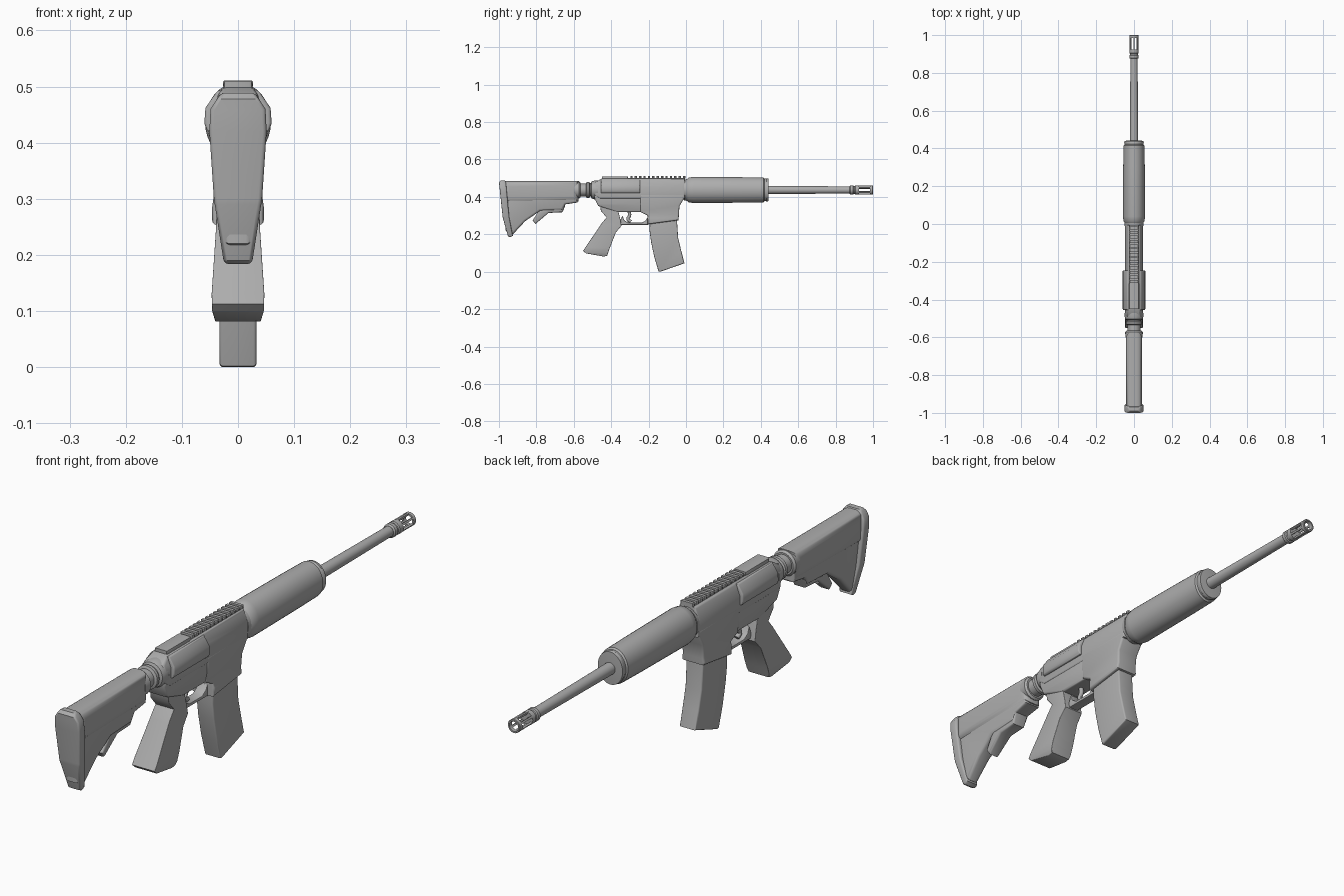
import bpy, bmesh, math
from mathutils import Vector

cube = bpy.data.objects.get("Cube")
if cube:
    bpy.data.objects.remove(cube, do_unlink=True)

grey = bpy.data.materials.new("gunmetal grey")
grey.use_nodes = True
COLOR = (0.42, 0.42, 0.42, 1)
grey.diffuse_color = COLOR
grey.node_tree.nodes["Principled BSDF"].inputs["Base Color"].default_value = COLOR
AXIS_Z = 0.437


def finish(name, bm, angle=40):
    """Turn a bmesh into a shaded object."""
    bmesh.ops.recalc_face_normals(bm, faces=bm.faces)
    me = bpy.data.meshes.new(name)
    bm.to_mesh(me)
    bm.free()
    ob = bpy.data.objects.new(name, me)
    bpy.context.collection.objects.link(ob)
    me.materials.append(grey)
    bpy.ops.object.select_all(action='DESELECT')
    ob.select_set(True)
    bpy.context.view_layer.objects.active = ob
    bpy.ops.object.shade_smooth_by_angle(angle=math.radians(angle))
    return ob


def slab(name, profile, widths, bevel=0.01, segments=3):
    """Side profile (y, z) thickened in x; widths is a list of (z, half width)."""
    bm = bmesh.new()
    face = bm.faces.new([bm.verts.new((-1, y, z)) for y, z in profile])
    ext = bmesh.ops.extrude_face_region(bm, geom=[face])
    for v in ext["geom"]:
        if isinstance(v, bmesh.types.BMVert):
            v.co.x = 1
    for z, _ in widths[1:-1]:
        bmesh.ops.bisect_plane(bm, geom=bm.verts[:] + bm.edges[:] + bm.faces[:],
                               plane_co=(0, 0, z), plane_no=(0, 0, 1), dist=1e-4)

    def half(z):
        if z <= widths[0][0]:
            return widths[0][1]
        for (z0, w0), (z1, w1) in zip(widths, widths[1:]):
            if z <= z1:
                return w0 + (w1 - w0) * (z - z0) / (z1 - z0)
        return widths[-1][1]

    for v in bm.verts:
        v.co.x *= half(v.co.z)
    bmesh.ops.recalc_face_normals(bm, faces=bm.faces)
    # round only the rims between the sides and the edge band
    rims = [e for e in bm.edges if len(e.link_faces) == 2 and e.calc_face_angle(0) > 0.9
            and abs(e.verts[0].co.x - e.verts[1].co.x) < 0.03]
    if bevel:
        bmesh.ops.bevel(bm, geom=rims, offset=bevel, segments=segments, profile=0.5,
                        affect='EDGES', clamp_overlap=True)
    return finish(name, bm)


def box(name, y0, y1, z0, z1, half, bevel=0.006, segments=2):
    return slab(name, [(y0, z0), (y1, z0), (y1, z1), (y0, z1)], [(z0, half), (z1, half)],
                bevel, segments)


def lathe(name, profile, sides=24, sx=1.0, z=AXIS_Z, closed=False):
    """Spin a (y, radius) profile round the bore axis."""
    bm = bmesh.new()
    rings = []
    for y, r in profile:
        rings.append([bm.verts.new((sx * r * math.cos(a), y, z + r * math.sin(a)))
                      for a in (2 * math.pi * i / sides for i in range(sides))])
    pairs = list(zip(rings, rings[1:]))
    if closed:
        pairs.append((rings[-1], rings[0]))
    else:
        bm.faces.new(rings[0])
        bm.faces.new(rings[-1])
    for a, b in pairs:
        for i in range(sides):
            j = (i + 1) % sides
            bm.faces.new((a[i], a[j], b[j], b[i]))
    return finish(name, bm)


def rod(name, points, radius):
    """Round bar along a smooth path in the y-z plane."""
    cu = bpy.data.curves.new(name, 'CURVE')
    cu.dimensions = '3D'
    cu.bevel_depth = radius
    cu.bevel_resolution = 2
    cu.use_fill_caps = True
    sp = cu.splines.new('BEZIER')
    sp.bezier_points.add(len(points) - 1)
    for p, (y, z) in zip(sp.bezier_points, points):
        p.co = (0, y, z)
        p.handle_left_type = p.handle_right_type = 'AUTO'
    cu.materials.append(grey)
    ob = bpy.data.objects.new(name, cu)
    bpy.context.collection.objects.link(ob)
    return ob


# Shoulder stock
slab("stock_body", [(-0.975, 0.37), (-0.575, 0.375), (-0.575, 0.485), (-0.975, 0.485)],
     [(0.37, 0.043), (0.485, 0.043)], 0.03, 5)
slab("stock_web", [(-0.965, 0.22), (-0.925, 0.2), (-0.86, 0.27), (-0.78, 0.325), (-0.66, 0.33),
                   (-0.645, 0.36), (-0.58, 0.37), (-0.58, 0.42), (-0.965, 0.42)],
     [(0.2, 0.024), (0.38, 0.036)], 0.012)
slab("butt_pad", [(-1.0, 0.478), (-0.98, 0.29), (-0.952, 0.19), (-0.94, 0.184), (-0.925, 0.192),
                  (-0.945, 0.29), (-0.963, 0.478), (-0.97, 0.489), (-0.99, 0.489)],
     [(0.184, 0.025), (0.3, 0.043), (0.42, 0.051), (0.46, 0.049), (0.489, 0.03)], 0.007)
slab("stock_lever", [(-0.82, 0.275), (-0.805, 0.255), (-0.735, 0.314), (-0.66, 0.318),
                     (-0.645, 0.355), (-0.75, 0.355), (-0.79, 0.32)],
     [(0.25, 0.022), (0.355, 0.03)], 0.008)
lathe("stock_collar", [(-0.6, 0.045), (-0.572, 0.047), (-0.565, 0.04)])

# Buffer tube with lock nut rings
lathe("buffer_tube", [(-0.6, 0.034), (-0.45, 0.034)])
lathe("lock_nut", [(-0.535, 0.034), (-0.53, 0.043), (-0.518, 0.043), (-0.514, 0.036),
                   (-0.508, 0.036), (-0.504, 0.046), (-0.49, 0.05), (-0.47, 0.05)])

# Receiver halves
slab("upper_receiver", [(-0.46, 0.39), (-0.005, 0.39), (-0.005, 0.498), (-0.45, 0.498),
                        (-0.49, 0.475), (-0.49, 0.41)],
     [(0.39, 0.047), (0.455, 0.047), (0.498, 0.03)], 0.008)
slab("receiver_shoulder", [(-0.455, 0.42), (-0.245, 0.42), (-0.245, 0.494), (-0.455, 0.494)],
     [(0.42, 0.055), (0.435, 0.06), (0.462, 0.058), (0.494, 0.036)], 0.006)
slab("lower_receiver", [(-0.49, 0.395), (-0.47, 0.352), (-0.37, 0.318), (-0.235, 0.318),
                        (-0.235, 0.415), (-0.49, 0.415)],
     [(0.318, 0.038), (0.36, 0.044), (0.415, 0.045)], 0.008)
slab("magazine_well", [(-0.205, 0.253), (-0.04, 0.275), (-0.035, 0.35), (-0.01, 0.392),
                       (-0.01, 0.415), (-0.245, 0.415), (-0.245, 0.32), (-0.205, 0.3)],
     [(0.25, 0.046), (0.285, 0.046), (0.3, 0.043), (0.415, 0.048)], 0.008)

# Top rail: smooth rear part and evenly spaced teeth
box("rail_rear", -0.45, -0.31, 0.49, 0.51, 0.026)
box("rail_base", -0.32, -0.008, 0.49, 0.502, 0.024)
for i in range(13):
    y = -0.298 + i * 0.0235
    box(f"rail_tooth_{i + 1}", y, y + 0.012, 0.498, 0.511, 0.027, 0.003, 1)

# Grip, trigger and guard
slab("pistol_grip", [(-0.55, 0.112), (-0.535, 0.098), (-0.44, 0.081), (-0.422, 0.085),
                     (-0.41, 0.12), (-0.375, 0.21), (-0.345, 0.245), (-0.35, 0.275),
                     (-0.365, 0.335), (-0.46, 0.36), (-0.455, 0.325), (-0.425, 0.29),
                     (-0.45, 0.26)],
     [(0.08, 0.04), (0.1, 0.046), (0.13, 0.047), (0.25, 0.039), (0.36, 0.037)], 0.016, 4)
slab("trigger_guard", [(-0.36, 0.25), (-0.2, 0.25), (-0.2, 0.3), (-0.215, 0.275),
                       (-0.235, 0.262), (-0.31, 0.262), (-0.33, 0.275), (-0.34, 0.3)],
     [(0.25, 0.02), (0.3, 0.02)], 0.004, 2)
rod("trigger", [(-0.305, 0.33), (-0.302, 0.3), (-0.31, 0.28), (-0.295, 0.268)], 0.009)

# Curved magazine
slab("magazine", [(-0.147, 0.002), (-0.138, 0.0), (-0.008, 0.045), (-0.025, 0.11), (-0.042, 0.18),
                  (-0.05, 0.3), (-0.195, 0.3), (-0.195, 0.22), (-0.187, 0.16), (-0.17, 0.08)],
     [(0.0, 0.033), (0.3, 0.034)], 0.006)

# Handguard, barrel and muzzle
lathe("barrel_nut", [(-0.015, 0.045), (-0.01, 0.056), (0.005, 0.058), (0.008, 0.05), (0.02, 0.05)],
      sx=0.88)
lathe("handguard", [(0.005, 0.058), (0.015, 0.066), (0.04, 0.07), (0.3, 0.068), (0.415, 0.066),
                    (0.42, 0.06), (0.427, 0.06), (0.43, 0.062), (0.44, 0.06), (0.442, 0.03)],
      32, sx=0.84)
lathe("barrel", [(0.43, 0.022), (0.885, 0.019)])
lathe("muzzle_base", [(0.875, 0.02), (0.88, 0.025), (0.893, 0.025), (0.896, 0.021), (0.902, 0.021),
                      (0.905, 0.025), (0.925, 0.025)])
lathe("muzzle_ring", [(0.985, 0.025), (0.998, 0.025), (1.0, 0.023), (1.0, 0.018), (0.985, 0.018)],
      closed=True)
for i in range(6):
    a = math.radians(60 * i + 30)
    bar = box(f"muzzle_bar_{i + 1}", 0.92, 0.99, -0.0035, 0.0035, 0.0035, 0)
    bar.location = Vector((0.0213 * math.cos(a), 0, AXIS_Z + 0.0213 * math.sin(a)))
    bar.rotation_euler.y = -a
